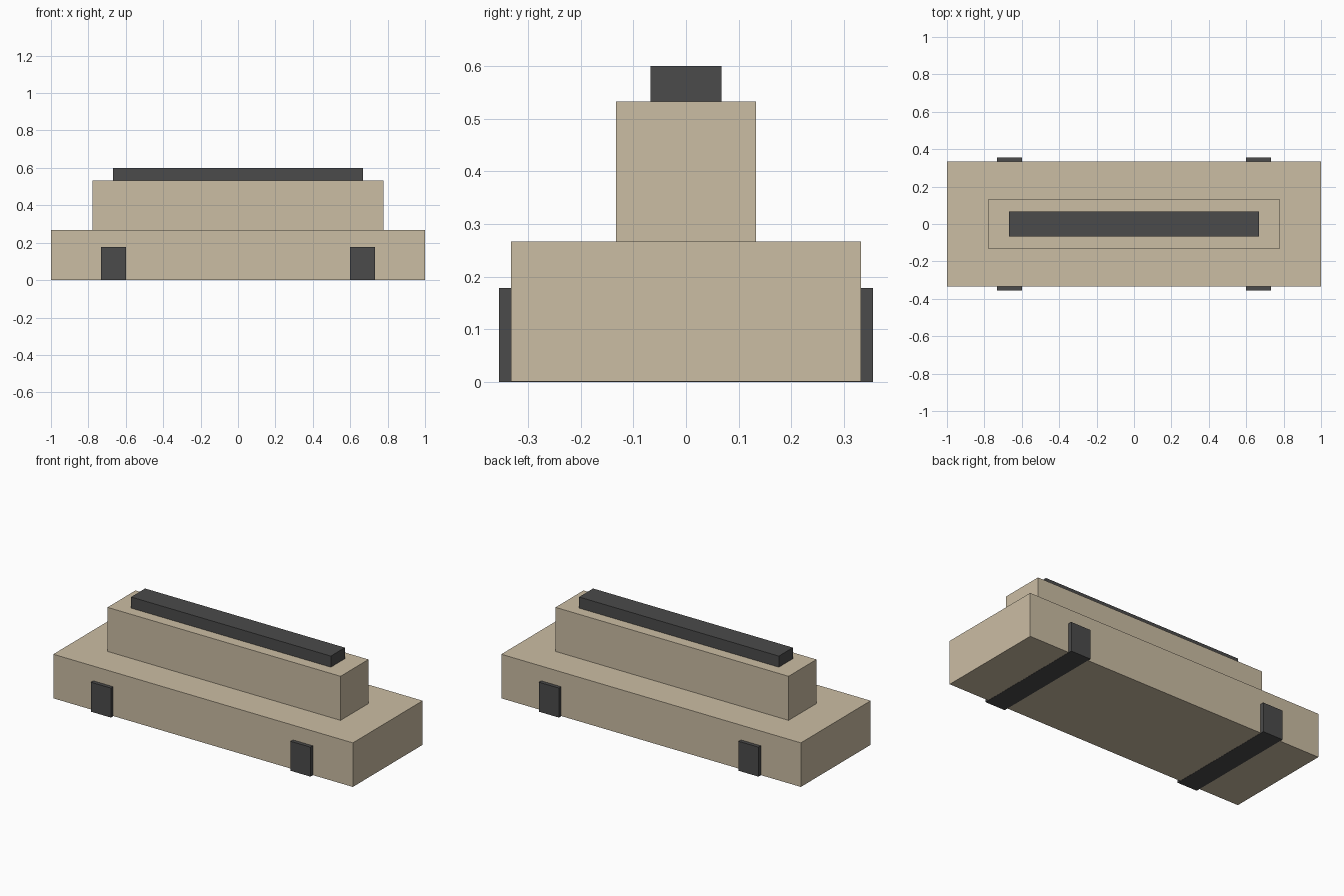
import bpy

if "Cube" in bpy.data.objects:
    bpy.data.objects.remove(bpy.data.objects["Cube"])


def material(name, rgb):
    mat = bpy.data.materials.new(name)
    mat.diffuse_color = (*rgb, 1)
    mat.use_nodes = True
    mat.node_tree.nodes["Principled BSDF"].inputs["Base Color"].default_value = mat.diffuse_color
    return mat


def box(name, x, y, z, mat):
    """Axis-aligned box from (min, max) ranges."""
    ranges = (x, y, z)
    centre = [(a + b) / 2 for a, b in ranges]
    bpy.ops.mesh.primitive_cube_add(size=1, location=centre)
    ob = bpy.context.object
    ob.name = name
    ob.scale = [b - a for a, b in ranges]
    bpy.ops.object.transform_apply(location=False, rotation=False, scale=True)
    ob.data.materials.append(mat)
    return ob


tan = material("tan", (0.60, 0.51, 0.37))
dark = material("dark_grey", (0.07, 0.07, 0.07))

# Stepped body: wide base (a hair above the strap undersides) and narrow upper block
box("base", (-1, 1), (-0.333, 0.333), (0.001, 0.267), tan)
box("upper_block", (-0.778, 0.778), (-0.133, 0.133), (0.267, 0.533), tan)

# Rail along the top
box("top_rail", (-0.667, 0.667), (-0.067, 0.067), (0.533, 0.6), dark)

# Crossbars running through the base, showing at both sides and underneath
for side, x in (("left", (-0.733, -0.6)), ("right", (0.6, 0.733))):
    box(f"{side}_crossbar", x, (-0.355, 0.355), (0, 0.178), dark)
